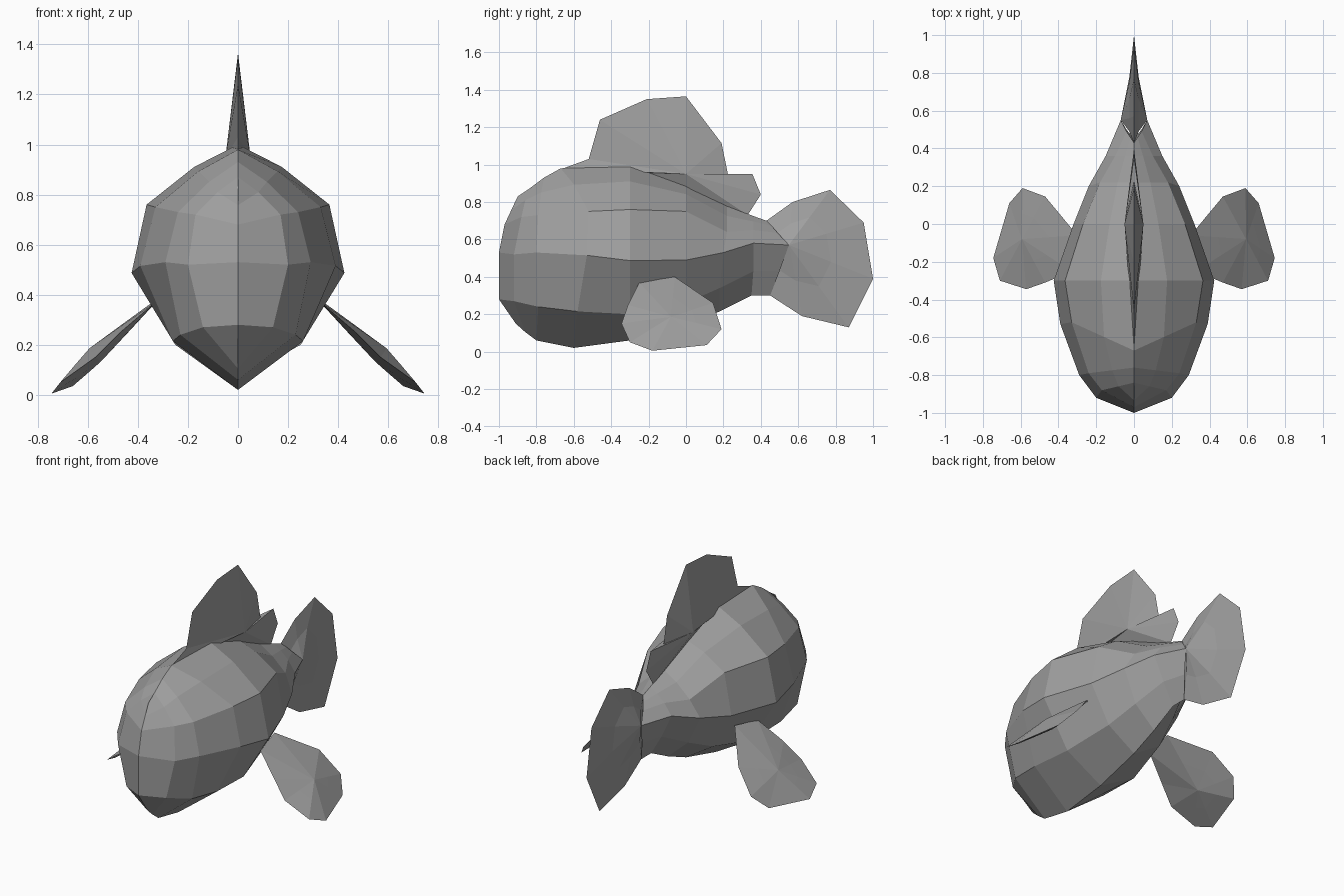
import bpy
import bmesh
from mathutils import Vector

default = bpy.data.objects.get("Cube")
if default:
    bpy.data.objects.remove(default)

# Single stone grey for the whole fish
grey = bpy.data.materials.new("stone_grey")
grey.use_nodes = True
colour = (0.35, 0.35, 0.35, 1)
grey.diffuse_color = colour
grey.node_tree.nodes["Principled BSDF"].inputs["Base Color"].default_value = colour


def finish(name, bm):
    """Clean the mesh, face it outward and link it as a flat shaded object."""
    bmesh.ops.remove_doubles(bm, verts=bm.verts[:], dist=0.001)
    bmesh.ops.recalc_face_normals(bm, faces=bm.faces[:])
    mesh = bpy.data.meshes.new(name)
    bm.to_mesh(mesh)
    bm.free()
    mesh.materials.append(grey)
    obj = bpy.data.objects.new(name, mesh)
    bpy.context.collection.objects.link(obj)
    return obj


def bridge(bm, ring_a, ring_b):
    """Join two closed rings of equal length with quads."""
    n = len(ring_a)
    for i in range(n):
        j = (i + 1) % n
        bm.faces.new((ring_a[i], ring_a[j], ring_b[j], ring_b[i]))


def fin(name, outline, centre, normal, thickness, mid_thickness):
    """Sharp-edged lens: an outline with a raised ridge on both faces."""
    bm = bmesh.new()
    centre, normal = Vector(centre), Vector(normal).normalized()
    rim = [bm.verts.new(p) for p in outline]
    for side in (1, -1):
        offset = normal * side
        mid = [bm.verts.new(centre.lerp(v.co, 0.5) + offset * mid_thickness) for v in rim]
        peak = bm.verts.new(centre + offset * thickness)
        bridge(bm, rim, mid)
        for i, v in enumerate(mid):
            bm.faces.new((v, mid[(i + 1) % len(mid)], peak))
    return finish(name, bm)


# Body rails, nose to tail root: spine and keel are (y, z), the others (x, y, z)
spine = [(-.9, .83), (-.84, .87), (-.76, .93), (-.67, .98), (-.3, 1),
         (0, .89), (.22, .78), (.36, .725), (.43, .7)]
shoulder = [(0, -.97, .68), (.17, -.88, .72), (.24, -.79, .73), (.33, -.52, .75),
            (.365, -.3, .76), (.27, 0, .75), (.18, .22, .64), (.1, .36, .65), (.04, .49, .635)]
flank = [(0, -1, .53), (.2, -.92, .52), (.29, -.8, .53), (.39, -.53, .515),
         (.425, -.3, .487), (.32, 0, .49), (.24, .2, .53), (.15, .36, .58), (.07, .55, .57)]
belly = [(0, -1, .28), (.14, -.92, .27), (.23, -.79, .24), (.26, -.58, .215),
         (.25, -.3, .2), (.19, 0, .26), (.14, .18, .34), (.08, .36, .43), (.04, .5, .43)]
keel = [(-.91, .15), (-.86, .105), (-.8, .06), (-.6, .02), (-.3, .06),
        (0, .14), (.18, .215), (.35, .3), (.45, .3)]

bm = bmesh.new()
rings = []
for top, s, f, b, low in zip(spine, shoulder, flank, belly, keel):
    top, s, low = Vector((0, *top)), Vector(s), Vector((0, *low))
    crown = top.lerp(s, 0.48) + Vector((0, 0, s.x * 0.07))
    half = [crown, s, Vector(f), Vector(b)]
    mirrored = [Vector((-p.x, p.y, p.z)) for p in reversed(half)]
    rings.append([bm.verts.new(p) for p in [top, *half, low, *mirrored]])
for a, b in zip(rings, rings[1:]):
    bridge(bm, a, b)
finish("body", bm)

# Dorsal fin with its small rear lobe
dorsal = [(-.67, .975), (-.52, 1.03), (-.46, 1.24), (-.21, 1.35), (0, 1.365), (.19, 1.115),
          (.225, .945), (.355, .95), (.4, .84), (.33, .73), (0, .85), (-.3, .96)]
fin("dorsal_fin", [(0, y, z) for y, z in dorsal], (0, 0, .95), (1, 0, 0), .05, .025)

# Tail fin
tail = [(.43, .7), (.57, .8), (.77, .865), (.95, .69), (1, .39), (.87, .13), (.62, .19), (.45, .3)]
fin("tail_fin", [(0, y, z) for y, z in tail], (0, .55, .57), (1, 0, 0), .07, .025)

# Pectoral fins, mirrored
pectoral = [(.3, -.06, .4), (.47, .145, .26), (.59, .19, .12), (.66, .11, .035),
            (.745, -.18, .005), (.71, -.3, .05), (.57, -.345, .15), (.47, -.31, .25), (.33, -.25, .37)]
for name, side in (("left", 1), ("right", -1)):
    fin(name + "_pectoral_fin", [(x * side, y, z) for x, y, z in pectoral],
        (.57 * side, -.08, .16), (.66 * side, 0, .75), .035, .018)
